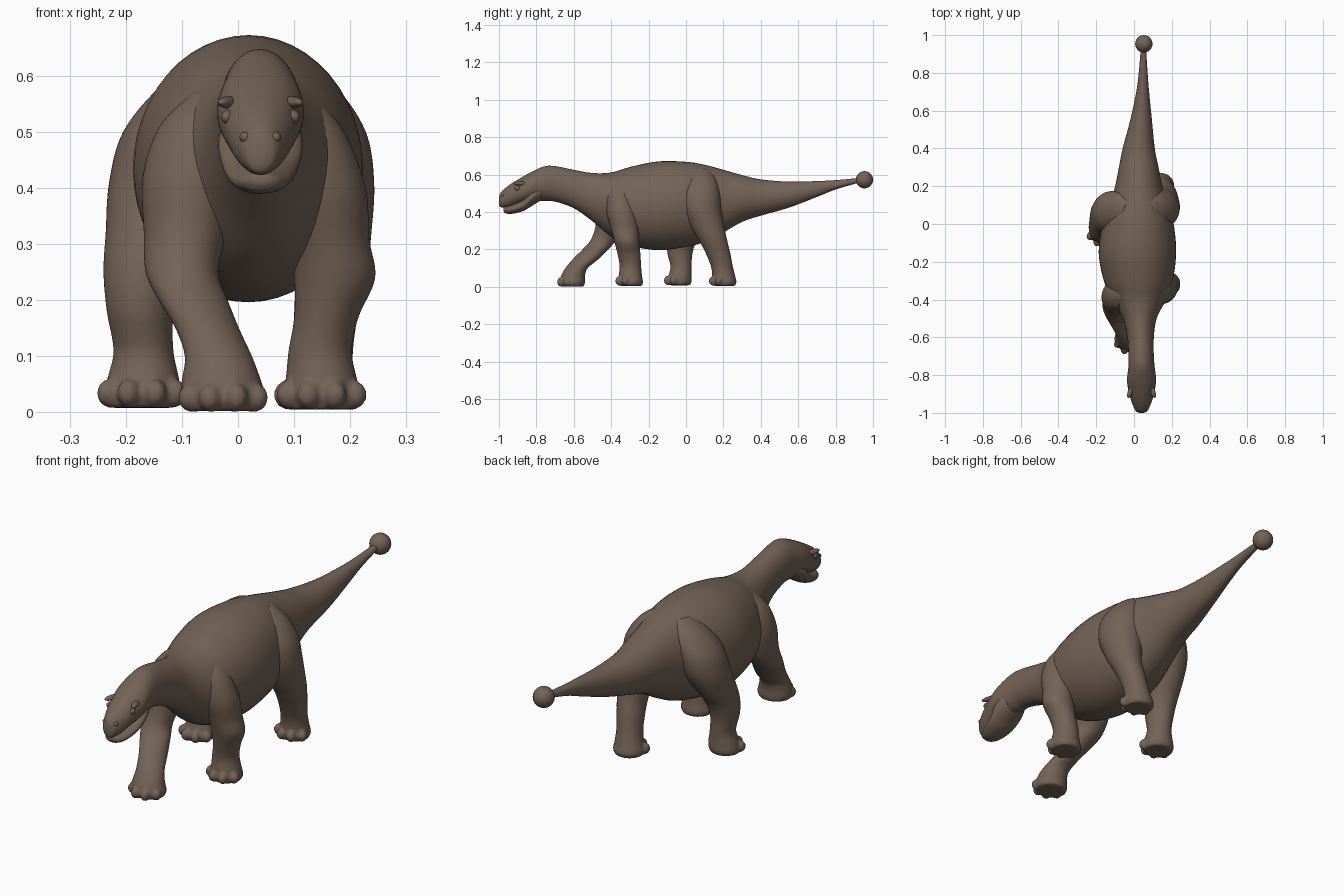
import bpy, bmesh, math
from mathutils import Matrix, Vector

if "Cube" in bpy.data.objects:
    bpy.data.objects.remove(bpy.data.objects["Cube"], do_unlink=True)

# Single brown hide colour
hide = bpy.data.materials.new("brown hide")
hide.use_nodes = True
colour = (0.175, 0.125, 0.094, 1)
hide.diffuse_color = colour
hide.node_tree.nodes["Principled BSDF"].inputs["Base Color"].default_value = colour


def spline(rows, steps):
    """Catmull-Rom interpolation through rows of section extents."""
    result = []
    last = len(rows) - 1
    for i in range(last):
        group = zip(rows[max(i - 1, 0)], rows[i], rows[i + 1], rows[min(i + 2, last)])
        group = list(group)
        for s in range(steps):
            t = s / steps
            result.append([b + t * ((c - a) / 2 + t * ((a - 2.5 * b + 2 * c - d / 2)
                           + t * (1.5 * (b - c) + (d - a) / 2))) for a, b, c, d in group])
    return result + [list(rows[last])]


def loft(bm, rows, axis, sides=40, steps=5):
    """Skin oval rings. Each row: position on axis, then low/high extents across it."""
    rings = []
    for t, a0, a1, b0, b1 in spline(rows, steps):
        ring = []
        for k in range(sides):
            angle = math.tau * k / sides
            a = (a0 + a1) / 2 + (a1 - a0) / 2 * math.cos(angle)
            b = (b0 + b1) / 2 + (b1 - b0) / 2 * math.sin(angle)
            ring.append(bm.verts.new((a, b, t) if axis == "z" else (a, t, b)))
        rings.append(ring)
    for low, high in zip(rings, rings[1:]):
        for k in range(sides):
            n = (k + 1) % sides
            bm.faces.new((low[k], low[n], high[n], high[k]))
    bm.faces.new(rings[0])
    bm.faces.new(rings[-1])


def ball(bm, centre, size, turn=0):
    matrix = (Matrix.Translation(centre) @ Matrix.Rotation(turn, 4, "Z")
              @ Matrix.Diagonal((*size, 1)))
    bmesh.ops.create_uvsphere(bm, u_segments=24, v_segments=16, radius=1, matrix=matrix)


def finish(bm, name, voxel=0, smooth=0):
    bmesh.ops.recalc_face_normals(bm, faces=bm.faces)
    for face in bm.faces:
        face.smooth = True
    mesh = bpy.data.meshes.new(name)
    bm.to_mesh(mesh)
    bm.free()
    mesh.materials.append(hide)
    obj = bpy.data.objects.new(name, mesh)
    bpy.context.collection.objects.link(obj)
    if voxel:
        fuse = obj.modifiers.new("fuse", "REMESH")
        fuse.mode = "VOXEL"
        fuse.voxel_size = voxel
        fuse.use_smooth_shade = True
        relax = obj.modifiers.new("relax", "SMOOTH")
        relax.iterations = smooth
    return obj


# Neck, trunk and tail, with the upper head: y, x extents, z extents
bm = bmesh.new()
loft(bm, [
    (-1.0, .03, .05, .44, .475),
    (-.99, .01, .07, .425, .505),
    (-.95, -.01, .09, .425, .54),
    (-.9, -.025, .105, .44, .572),
    (-.83, -.037, .117, .455, .612),
    (-.76, -.03, .11, .458, .643),
    (-.7, -.03, .105, .455, .645),
    (-.6, -.035, .105, .42, .625),
    (-.5, -.06, .12, .35, .608),
    (-.4, -.115, .17, .268, .611),
    (-.3, -.16, .205, .22, .64),
    (-.15, -.187, .223, .196, .67),
    (0, -.165, .21, .213, .668),
    (.1, -.13, .18, .24, .652),
    (.2, -.1, .15, .29, .625),
    (.3, -.08, .13, .347, .597),
    (.4, -.06, .11, .38, .574),
    (.55, -.02, .095, .423, .562),
    (.7, .012, .08, .48, .565),
    (.8, .025, .072, .52, .57),
    (.93, .036, .064, .558, .582)], "y", 48)
finish(bm, "neck_trunk_and_tail")

# Lower jaw, set under the lip line
bm = bmesh.new()
loft(bm, [
    (-.977, .02, .06, .405, .425),
    (-.965, .005, .075, .393, .43),
    (-.93, -.012, .092, .39, .44),
    (-.87, -.027, .107, .405, .47),
    (-.82, -.035, .115, .435, .53),
    (-.77, -.02, .1, .465, .56)], "y")
finish(bm, "lower_jaw")

# Brows, eyes and nostril bumps mirrored about the head centre
head_x = .04
for side, label in ((1, "left"), (-1, "right")):
    bm = bmesh.new()
    ball(bm, (head_x + side * .056, -.878, .552), (.014, .045, .011), side * .35)
    finish(bm, label + "_brow")
    bm = bmesh.new()
    ball(bm, (head_x + side * .058, -.9, .526), (.011, .017, .013), side * .3)
    finish(bm, label + "_eye")
    bm = bmesh.new()
    ball(bm, (head_x + side * .027, -.978, .49), (.01, .013, .01))
    finish(bm, label + "_nostril")

# Round tail end
bm = bmesh.new()
ball(bm, (.052, .954, .572), (.046, .046, .046))
finish(bm, "tail_ball")


# Legs: z, x extents, y extents, from sole to shoulder or hip
def leg(name, rows, floor, toe_reach=.062):
    bm = bmesh.new()
    loft(bm, rows, "z")
    _, x0, x1, y0, y1 = rows[1]
    middle = Vector(((x0 + x1) / 2, (y0 + y1) / 2, floor + .026))
    for i in range(4):
        angle = math.radians(-90 + (i - 1.5) * 42)
        reach = Vector((math.cos(angle) * toe_reach, math.sin(angle) * toe_reach, 0))
        ball(bm, middle + reach, (.026, .021, .026), angle)
    finish(bm, name, .006, 3)


leg("left_front_leg", [
    (.005, .085, .21, -.355, -.235),
    (.025, .078, .22, -.36, -.23),
    (.06, .085, .212, -.36, -.235),
    (.11, .09, .203, -.355, -.24),
    (.17, .1, .215, -.365, -.243),
    (.24, .1, .245, -.383, -.25),
    (.31, .09, .234, -.4, -.253),
    (.4, .05, .228, -.425, -.26),
    (.5, .03, .19, -.425, -.28),
    (.57, .05, .13, -.39, -.31)], .005)

leg("right_front_leg", [
    (.002, -.095, .04, -.665, -.545),
    (.025, -.103, .05, -.672, -.54),
    (.06, -.1, .04, -.667, -.54),
    (.1, -.095, .025, -.645, -.525),
    (.15, -.112, .002, -.603, -.465),
    (.2, -.142, -.018, -.553, -.415),
    (.25, -.165, -.035, -.51, -.37),
    (.32, -.168, -.02, -.485, -.32),
    (.42, -.17, 0, -.475, -.29),
    (.51, -.14, 0, -.45, -.29),
    (.57, -.08, .01, -.41, -.32)], 0)

leg("left_hind_leg", [
    (.005, .085, .205, .145, .26),
    (.025, .076, .212, .14, .27),
    (.06, .085, .207, .14, .262),
    (.11, .095, .205, .133, .25),
    (.18, .1, .215, .105, .237),
    (.25, .1, .23, .068, .22),
    (.32, .08, .238, .025, .205),
    (.41, .04, .243, -.02, .19),
    (.5, .03, .228, -.03, .183),
    (.58, .03, .175, -.005, .16),
    (.63, .05, .11, .04, .12)], .005)

leg("right_hind_leg", [
    (.008, -.235, -.11, -.095, .02),
    (.027, -.24, -.103, -.1, .03),
    (.06, -.233, -.105, -.093, .03),
    (.11, -.222, -.115, -.083, .03),
    (.18, -.234, -.115, -.1, .035),
    (.25, -.24, -.1, -.1, .06),
    (.32, -.236, -.08, -.085, .11),
    (.41, -.23, -.04, -.06, .16),
    (.5, -.205, -.02, -.045, .175),
    (.58, -.14, 0, -.01, .16),
    (.63, -.07, 0, .04, .12)], .008)
